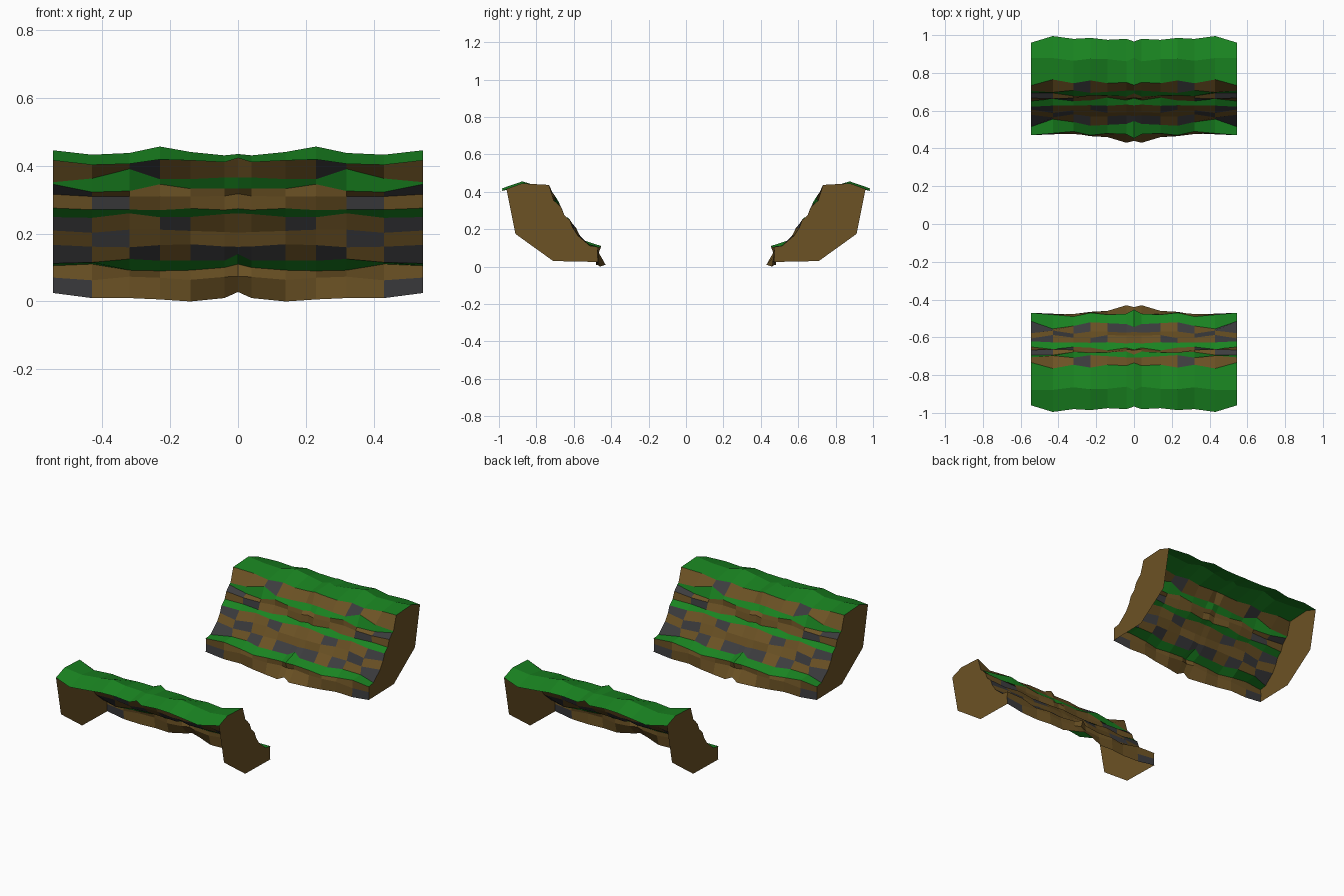
import bpy, math, random

if "Cube" in bpy.data.objects:
    bpy.data.objects.remove(bpy.data.objects["Cube"])
random.seed(4)

def material(name, rgb):
    m = bpy.data.materials.new(name)
    m.diffuse_color = (*rgb, 1)
    m.use_nodes = True
    m.node_tree.nodes["Principled BSDF"].inputs["Base Color"].default_value = m.diffuse_color
    return m

MATS = [material("earth", (0.15, 0.085, 0.018)),
        material("grass", (0.01, 0.23, 0.015)),
        material("stone", (0.045, 0.045, 0.048))]

# Columns from the middle outwards (mirrored to the left)
XS = [0, 0.04, 0.14, 0.23, 0.32, 0.43, 0.545]
# Cliff profile from foot to back lip: distance from the centre line, height
PROFILE = [(.465, .01), (.472, .068), (.475, .10), (.53, .12), (.573, .165),
           (.597, .205), (.63, .253), (.66, .275), (.672, .31), (.685, .34),
           (.70, .365), (.745, .425), (.87, .442), (.978, .41)]
# Strata colours per band, middle to end: b earth, g grass, k stone
BANDS = ["bbbbbk", "bbbbbb", "gggggg", "kkbkbk", "bbbbkb", "bbkbbk", "gggggg",
         "bbbbkb", "bbbbbk", "gggggg", "bbbkbb", "gggggg", "gggggg"]
# Hand-set ripple (1/1000 units) on the rows that shape the outline
DY = {0: [-25, -35, -5, 0, 15, 10, 5], 2: [-22, 0, 5, -5, 15, 5, -5],
      3: [15, 0, -5, -10, 10, 25, -15], 11: [-10, 5, 0, 15, 0, 20, -12],
      13: [-12, 2, -3, 7, 2, 17, -18]}
DZ = {0: [18, 0, -10, -4, 0, 0, 15], 2: [10, 0, -8, -10, -8, 10, 5],
      3: [20, 0, 0, 0, 5, -5, -8], 9: [-8, -8, -8, 5, -15, -18, 5],
      10: [0, 0, -5, -5, 25, -3, -14], 11: [5, -8, -10, -8, -10, -8, 12],
      12: [-8, -12, -2, 14, -5, -10, 3], 13: [12, 0, 5, 8, -5, -8, 5]}

def build_bank():
    n, half = len(PROFILE), len(XS)
    grid = []
    for r, (d, z) in enumerate(PROFILE):
        row = []
        for c in range(half):
            jy, jz = random.uniform(-.01, .01), random.uniform(-.007, .007)
            dy = DY[r][c] / 1000 if r in DY else jy
            dz = DZ[r][c] / 1000 if r in DZ else jz
            row.append((XS[c], d + dy, max(0, z + dz)))
        grid.append([(-x, y, h) for x, y, h in row[:0:-1]] + row)
    w = 2 * half - 1
    verts = [v for row in grid for v in row]
    faces, mats = [], []
    # Strata surface
    for r in range(n - 1):
        colours = BANDS[r][::-1] + BANDS[r]
        for c in range(w - 1):
            a = r * w + c
            faces.append((a, a + 1, a + w + 1, a + w))
            mats.append("bgk".index(colours[c]))
    # Flat end caps; back and underside stay open
    for col, x in ((w - 1, XS[-1]), (0, -XS[-1])):
        i = len(verts)
        verts += [(x, .71, .03), (x, .912, .175)]
        loop = [col, i, i + 1] + [r * w + col for r in range(n - 1, 0, -1)]
        faces.append(loop if x > 0 else loop[::-1])
        mats.append(0)
    me = bpy.data.meshes.new("cliff_bank")
    me.from_pydata(verts, [], faces)
    for m in MATS:
        me.materials.append(m)
    me.polygons.foreach_set("material_index", mats)
    me.update()
    return me

# Two facing banks
mesh = build_bank()
for name, angle in (("far_cliff_bank", 0), ("near_cliff_bank", math.pi)):
    ob = bpy.data.objects.new(name, mesh)
    ob.rotation_euler.z = angle
    bpy.context.collection.objects.link(ob)
